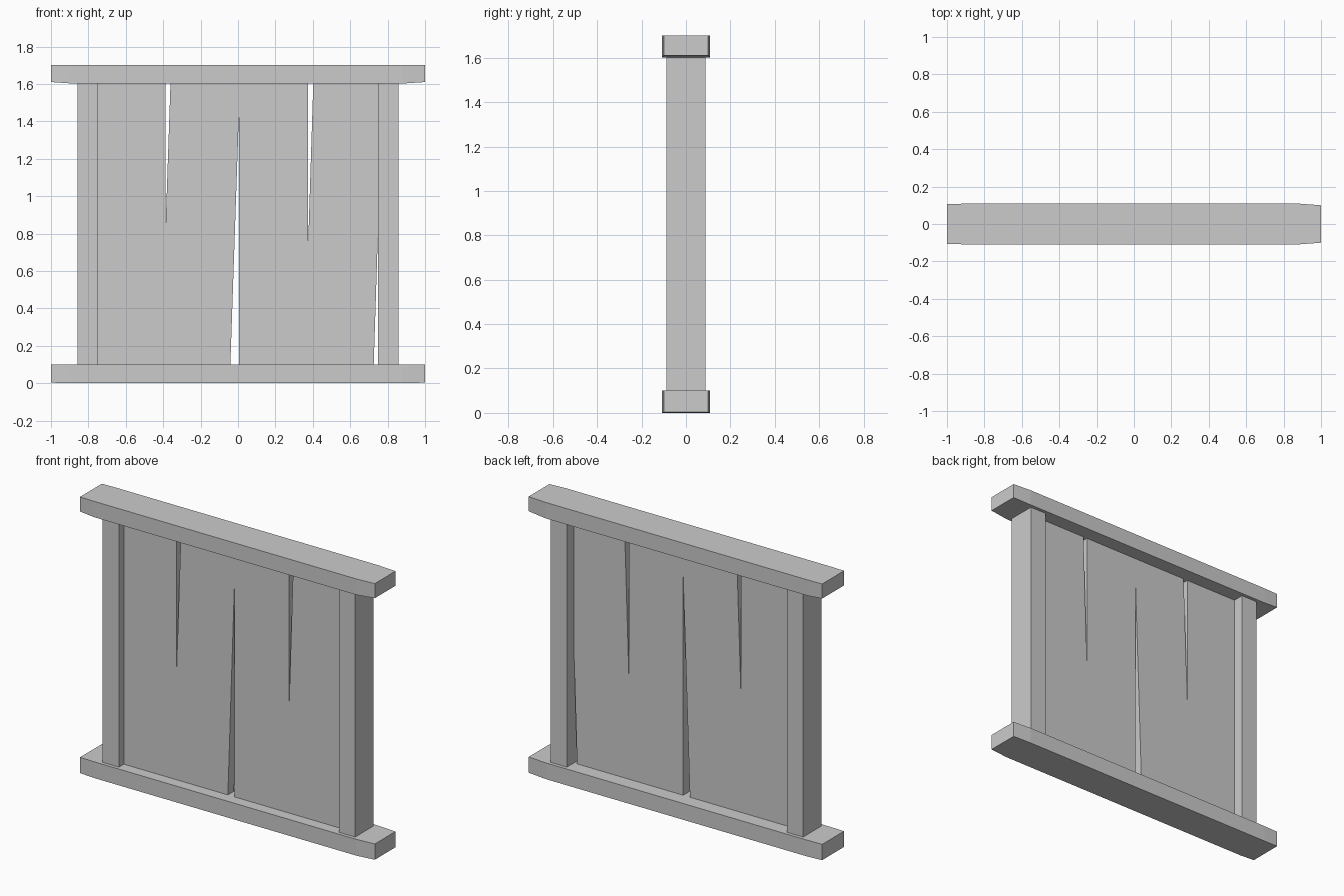
import bpy, bmesh, math
from mathutils import Matrix

if "Cube" in bpy.data.objects:
    bpy.data.objects.remove(bpy.data.objects["Cube"])


def finish(name, bm):
    bmesh.ops.recalc_face_normals(bm, faces=bm.faces)
    mesh = bpy.data.meshes.new(name)
    bm.to_mesh(mesh)
    bm.free()
    ob = bpy.data.objects.new(name, mesh)
    bpy.context.collection.objects.link(ob)
    return ob


def box(name, size, centre, tilt=0.0):
    bm = bmesh.new()
    bmesh.ops.create_cube(bm, size=1)
    bmesh.ops.scale(bm, vec=size, verts=bm.verts)
    ob = finish(name, bm)
    ob.matrix_world = Matrix.Translation(centre) @ Matrix.Rotation(tilt, 4, 'Y')
    return ob


def rail(name, sections):
    # sections along x: (x, half depth, bottom z, top z)
    bm = bmesh.new()
    loops = [[bm.verts.new((x, y, z)) for y, z in ((-d, b), (d, b), (d, t), (-d, t))]
             for x, d, b, t in sections]
    for a, b in zip(loops, loops[1:]):
        for i in range(4):
            j = (i + 1) % 4
            bm.faces.new((a[i], a[j], b[j], b[i]))
    bm.faces.new(loops[0])
    bm.faces.new(loops[-1])
    return finish(name, bm)


# Horizontal rails with slightly worn, tapered ends
rail("bottom_rail", [(-1, 0.106, 0.003, 0.1), (-0.9, 0.109, 0, 0.1),
                     (0.88, 0.109, 0, 0.1), (1, 0.1, 0.003, 0.1)])
rail("top_rail", [(-1, 0.106, 1.61, 1.7), (-0.9, 0.109, 1.603, 1.7),
                  (0.88, 0.109, 1.602, 1.7), (1, 0.1, 1.61, 1.7)])

# Square end posts
for side, s in (("left", -1), ("right", 1)):
    box(side + "_post", (0.11, 0.176, 1.52), (s * 0.803, 0, 0.85))

# Recessed planks, two of them leaning to leave wedge-shaped gaps
planks = [(-0.574, 0.371, 0.0), (-0.201, 0.371, 0.034),
          (0.19, 0.37, 0.0), (0.564, 0.371, 0.032)]
for i, (x, width, tilt) in enumerate(planks):
    box(f"plank_{i + 1}", (width, 0.06, 1.52), (x, -0.01, 0.85), tilt)
